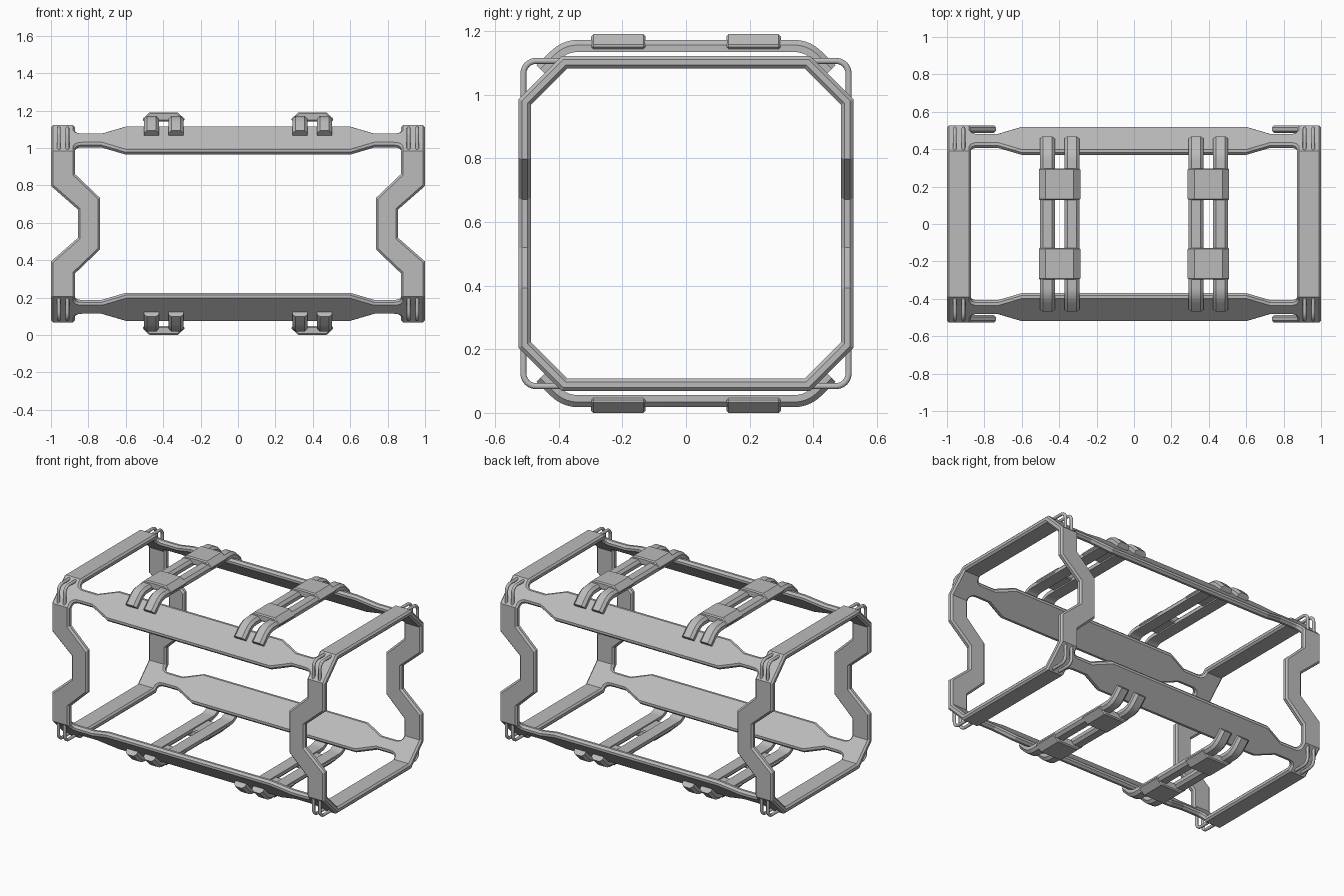
import bpy, bmesh, math
from mathutils import Vector

if "Cube" in bpy.data.objects:
    bpy.data.objects.remove(bpy.data.objects["Cube"])

MID = 0.595          # height of the symmetry plane
A, C = 0.527, 0.39   # octagon half size and start of the chamfer
R = math.sqrt(0.5)

gray = bpy.data.materials.new("plain gray")
gray.diffuse_color = (0.5, 0.5, 0.5, 1)
gray.use_nodes = True
gray.node_tree.nodes["Principled BSDF"].inputs["Base Color"].default_value = gray.diffuse_color


def finish(name, bm, axes, smooth=False):
    """Turn a bmesh into an object mirrored about the centre of the model."""
    mesh = bpy.data.meshes.new(name)
    bm.to_mesh(mesh)
    bm.free()
    mesh.materials.append(gray)
    if smooth:
        mesh.shade_smooth()
        mesh.set_sharp_from_angle(angle=math.radians(40))
    ob = bpy.data.objects.new(name, mesh)
    bpy.context.collection.objects.link(ob)
    ob.location.z = MID
    mod = ob.modifiers.new("mirror", 'MIRROR')
    mod.use_axis = axes
    mod.merge_threshold = 0.0005
    return ob


def bevel(ob, width, angle):
    mod = ob.modifiers.new("bevel", 'BEVEL')
    mod.width = width
    mod.segments = 1
    mod.limit_method = 'ANGLE'
    mod.angle_limit = math.radians(angle)


def sweep(name, path, section, x, axes):
    """Sweep a section of (across, outward) points along a path of (y, z)."""
    bm = bmesh.new()
    rings = []
    for i, p in enumerate(path):
        q0, q1 = path[max(i - 1, 0)], path[min(i + 1, len(path) - 1)]
        t = Vector((q1[0] - q0[0], q1[1] - q0[1])).normalized()
        n = Vector((-t.y, t.x))
        rings.append([bm.verts.new((x + u, p[0] + n.x * v, p[1] + n.y * v))
                      for u, v in section])
    k = len(section)
    for a, b in zip(rings, rings[1:]):
        for j in range(k):
            bm.faces.new((a[j], a[(j + 1) % k], b[(j + 1) % k], b[j]))
    bm.faces.new(rings[0])
    bm.faces.new(rings[-1])
    bmesh.ops.recalc_face_normals(bm, faces=bm.faces)
    return finish(name, bm, axes, True)


# Frame shell: one eighth of the two end hoops and four long rails
W = (A - C) * R
bm = bmesh.new()


def shell_face(points):
    f = bm.faces.new([bm.verts.new(p) for p in points])
    f.normal_update()
    c = f.calc_center_median()
    if f.normal.dot(Vector((0, c.y, c.z))) < 0:
        f.normal_flip()


# top of the hoop
XI = 0.872
shell_face([(1, 0, A), (1, C, A), (XI, C, A), (XI, 0, A)])

# slanted corner of the hoop together with half a rail
half = [(1, W), (XI, W), (XI, 0.064), (0.864, 0.052), (0.85, 0.045),
        (0.83, 0.043), (0.73, 0.043), (0.6, W), (0, W)]
outline = half + [(x, -t) for x, t in reversed(half)]
m = (A + C) / 2
shell_face([(x, m + t * R, m - t * R) for x, t in outline])

# upright of the hoop with its inward jog
outer = [(1, C), (1, 0.202), (0.855, 0.075), (0.855, 0)]
inner = [(XI, C), (XI, 0.266), (0.738, 0.138), (0.738, 0)]
for i in range(3):
    shell_face([(p[0], A, p[1]) for p in
                (outer[i], outer[i + 1], inner[i + 1], inner[i])])

bmesh.ops.remove_doubles(bm, verts=bm.verts, dist=0.0005)
frame = finish("frame", bm, (True, True, True))
solid = frame.modifiers.new("thickness", 'SOLIDIFY')
solid.thickness = 0.04
solid.offset = -1
solid.use_even_offset = True
bevel(frame, 0.011, 60)

# Straps across the top and bottom, hooked over the rails
ZS, RS, YS = 0.558, 0.1, 0.34
arc = [(YS + RS * math.sin(a), ZS - RS * (1 - math.cos(a)))
       for a in (math.radians(9 * i) for i in range(6))]
side = arc + [(arc[-1][0] + 0.045, arc[-1][1] - 0.045)]
path = [(-y, z) for y, z in reversed(side)] + side
section = [(-0.04, -0.019), (0.04, -0.019), (0.04, 0.003),
           (0.024, 0.019), (-0.024, 0.019), (-0.04, 0.003)]
for name, x in (("inner_strap", 0.332), ("outer_strap", 0.463)):
    sweep(name, path, section, x, (True, False, True))

# Clasps joining each pair of straps
bm = bmesh.new()
prof = [(-0.111, 0.547), (-0.111, 0.562), (-0.075, 0.595),
        (0.075, 0.595), (0.111, 0.562), (0.111, 0.547)]
ends = [[bm.verts.new((0.398 + u, y, z)) for u, z in prof]
        for y in (0.127, 0.298)]
for e in ends:
    bm.faces.new(e)
for j in range(6):
    k = (j + 1) % 6
    bm.faces.new((ends[0][j], ends[0][k], ends[1][k], ends[1][j]))
bmesh.ops.recalc_face_normals(bm, faces=bm.faces)
bevel(finish("clasp", bm, (True, True, True)), 0.007, 60)

# Pairs of bent wire loops on every corner
E, RW = 0.511, 0.04
bend = [(E - RW + RW * math.sin(a), E - RW + RW * math.cos(a))
        for a in (math.radians(15 * i) for i in range(7))]
wire = [(0.39, E)] + bend + [(E, 0.38)]
circle = [(0.01 * math.cos(i * math.tau / 10), 0.01 * math.sin(i * math.tau / 10))
          for i in range(10)]
for name, x in (("inner_wire_loop", 0.912), ("outer_wire_loop", 0.958)):
    sweep(name, wire, circle, x, (True, True, True))
